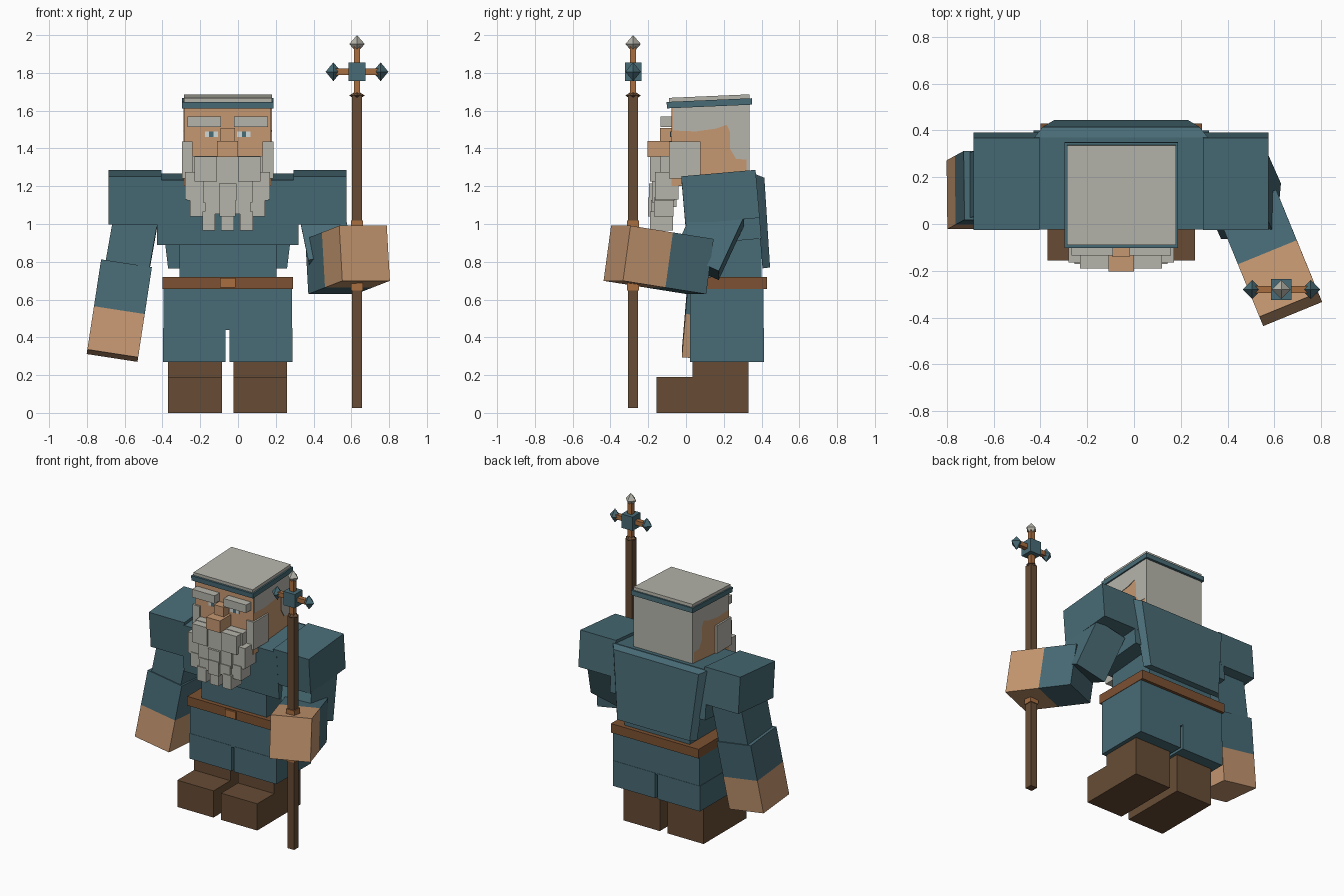
import bpy, bmesh, math
from mathutils import Matrix, Vector

if "Cube" in bpy.data.objects:
    bpy.data.objects.remove(bpy.data.objects["Cube"])

CX = -0.055  # centre line of the body


def material(name, rgb):
    m = bpy.data.materials.new(name)
    lin = [((c / 255 + 0.055) / 1.055) ** 2.4 for c in rgb]
    m.diffuse_color = (*lin, 1)
    m.use_nodes = True
    m.node_tree.nodes["Principled BSDF"].inputs["Base Color"].default_value = m.diffuse_color
    return m


TEAL = material("teal cloth", (72, 107, 117))
SKIN = material("skin", (198, 152, 113))
HAIR = material("pale grey hair", (182, 181, 171))
BOOT = material("dark brown leather", (103, 76, 53))
BELT = material("belt brown", (124, 81, 50))
COPPER = material("copper", (168, 110, 64))
EYE = material("eye white", (208, 216, 216))


def finish(name, bm, mat):
    bmesh.ops.recalc_face_normals(bm, faces=bm.faces)
    me = bpy.data.meshes.new(name)
    bm.to_mesh(me)
    bm.free()
    me.materials.append(mat)
    ob = bpy.data.objects.new(name, me)
    bpy.context.collection.objects.link(ob)
    return ob


def box(name, x, y, z, mat, tilt=0):
    """Box from ranges, tilted about its own centre around x (degrees)."""
    c = Vector([(a + b) / 2 for a, b in (x, y, z)])
    size = [b - a for a, b in (x, y, z)]
    bm = bmesh.new()
    bmesh.ops.create_cube(bm, size=1, matrix=Matrix.Translation(c)
                          @ Matrix.Rotation(math.radians(tilt), 4, 'X')
                          @ Matrix.Diagonal((*size, 1)))
    return finish(name, bm, mat)


def pair(name, x, y, z, mat, tilt=0):
    """Two boxes mirrored about the body; x is the distance range from the centre line."""
    box(name + "_left", (CX + x[0], CX + x[1]), y, z, mat, tilt)
    box(name + "_right", (CX - x[1], CX - x[0]), y, z, mat, tilt)


def beam(name, p, q, w, d, side, mat):
    """Box running from p to q; w along the side direction, d across it."""
    p, q = Vector(p), Vector(q)
    a = (q - p).normalized()
    s = Vector(side)
    s = (s - a * s.dot(a)).normalized()
    t = a.cross(s)
    m = Matrix((s * w, t * d, q - p)).transposed().to_4x4()
    m.translation = (p + q) / 2
    bm = bmesh.new()
    bmesh.ops.create_cube(bm, size=1, matrix=m)
    return finish(name, bm, mat)


def loft(name, a, b, mat):
    """Solid between two outlines with the same number of points."""
    bm = bmesh.new()
    va, vb = [bm.verts.new(v) for v in a], [bm.verts.new(v) for v in b]
    bm.faces.new(va)
    bm.faces.new(vb)
    for i in range(len(va)):
        j = (i + 1) % len(va)
        bm.faces.new((va[i], va[j], vb[j], vb[i]))
    return finish(name, bm, mat)


def gem(name, c, rx, rz, mat):
    """Eight-faced diamond."""
    bm = bmesh.new()
    ring = [bm.verts.new((c[0] + rx * x, c[1] + rx * y, c[2]))
            for x, y in ((1, 0), (0, 1), (-1, 0), (0, -1))]
    for dz in (rz, -rz):
        tip = bm.verts.new((c[0], c[1], c[2] + dz))
        for i in range(4):
            bm.faces.new((ring[i], ring[(i + 1) % 4], tip))
    return finish(name, bm, mat)


# Boots and trousers
pair("boot_shaft", (0.03, 0.315), (0.035, 0.33), (0.18, 0.28), BOOT)
pair("boot_foot", (0.03, 0.315), (-0.155, 0.33), (0, 0.19), BOOT)
pair("trouser_leg", (0.01, 0.343), (0.02, 0.412), (0.27, 0.45), TEAL)
box("hips", (-0.395, 0.287), (0.022, 0.41), (0.44, 0.67), TEAL)

# Belt and buckle
box("belt", (-0.4, 0.29), (0.0, 0.43), (0.655, 0.72), BELT)
box("belt_buckle", (-0.095, -0.012), (-0.012, 0.02), (0.663, 0.714), COPPER)

# Torso
box("waist", (-0.31, 0.205), (0.03, 0.40), (0.70, 0.92), TEAL)
box("chest", (-0.43, 0.32), (-0.01, 0.385), (0.905, 1.25), TEAL, 5)
pair("shoulder", (0.35, 0.63), (-0.015, 0.38), (1.015, 1.27), TEAL, 5)

# Tapered back panel, narrower on its outer face
loft("back_panel",
     [(CX - 0.375, 0.365, 1.265), (CX + 0.375, 0.365, 1.265),
      (CX + 0.315, 0.405, 0.765), (CX - 0.315, 0.405, 0.765)],
     [(CX - 0.335, 0.415, 1.245), (CX + 0.335, 0.415, 1.245),
      (CX + 0.285, 0.445, 0.77), (CX - 0.285, 0.445, 0.77)], TEAL)

# Lowered arm
beam("lowered_upper_arm", (-0.535, 0.18, 1.06), (-0.588, 0.165, 0.76), 0.235, 0.28, (1, 0, 0), TEAL)
top, end = Vector((-0.592, 0.165, 0.78)), Vector((-0.665, 0.125, 0.303))
wrist = top.lerp(end, 0.52)
beam("lowered_sleeve", top, wrist, 0.272, 0.295, (1, 0, -0.15), TEAL)
beam("lowered_hand", wrist, end, 0.272, 0.295, (1, 0, -0.15), SKIN)

# Raised arm holding the staff
beam("raised_upper_arm", (0.44, 0.19, 1.07), (0.50, 0.055, 0.78), 0.24, 0.26, (1, 0, 0.2), TEAL)
elbow, tip = Vector((0.49, 0.075, 0.775)), Vector((0.67, -0.365, 0.845))
wrist = elbow.lerp(tip, 0.49)
beam("raised_sleeve", elbow, wrist, 0.272, 0.295, (0.92, 0.38, 0), TEAL)
beam("raised_hand", wrist, tip, 0.272, 0.295, (0.92, 0.38, 0), SKIN)

# Head with hair wrapped around the sides and back
box("head", (-0.285, 0.175), (-0.078, 0.33), (1.2, 1.63), SKIN)
hair = [(-0.07, 1.63), (-0.07, 1.495), (0.05, 1.49), (0.16, 1.505), (0.215, 1.525),
        (0.232, 1.49), (0.232, 1.40), (0.265, 1.345), (0.333, 1.34), (0.333, 1.63)]
loft("hair", [(CX - 0.234, y, z) for y, z in hair], [(CX + 0.234, y, z) for y, z in hair], HAIR)
box("hair_back", (-0.287, 0.177), (0.32, 0.336), (1.2, 1.63), HAIR)
box("head_band", (-0.297, 0.189), (-0.102, 0.35), (1.622, 1.656), TEAL, 2.5)
box("cap_top", (-0.287, 0.179), (-0.09, 0.337), (1.645, 1.677), HAIR, 2.5)

# Face
pair("sideburn", (0.185, 0.242), (-0.09, 0.078), (1.24, 1.437), HAIR)
pair("eyebrow", (0.035, 0.213), (-0.135, -0.07), (1.513, 1.57), HAIR)
box("nose_bridge", (-0.093, -0.017), (-0.138, -0.07), (1.43, 1.508), SKIN)
box("nose", (-0.11, 0.0), (-0.203, -0.07), (1.355, 1.44), SKIN)
pair("eye", (0.05, 0.12), (-0.082, -0.075), (1.46, 1.49), EYE)
pair("iris", (0.075, 0.098), (-0.085, -0.08), (1.46, 1.49), TEAL)

# Beard made of overlapping blocks
box("beard_base", (-0.24, 0.13), (-0.135, -0.05), (1.09, 1.36), HAIR)
pair("moustache", (0.055, 0.175), (-0.19, -0.07), (1.225, 1.357), HAIR)
box("beard_centre", (-0.11, 0.0), (-0.18, -0.07), (1.21, 1.355), HAIR)
pair("beard_cheek", (0.12, 0.225), (-0.165, -0.04), (1.13, 1.275), HAIR)
for i in range(5):
    x = CX + (i - 2) * 0.085
    drop = 0.012 * (i % 2)
    edge = 0.015 * abs(i - 2)
    box(f"beard_upper_{i}", (x - 0.046, x + 0.046), (-0.195 + edge, -0.06),
        (1.125 - drop, 1.215 + drop), HAIR)
    x = CX + (i - 2) * 0.078
    box(f"beard_lower_{i}", (x - 0.043, x + 0.043), (-0.2 + edge, -0.065),
        (1.04 + drop, 1.14 - drop), HAIR)
for i in range(3):
    x = CX + (i - 1) * 0.1
    box(f"beard_tip_{i}", (x - 0.034, x + 0.034), (-0.19, -0.07), (0.965, 1.065), HAIR)

# Staff
SX, SY = 0.63, -0.28


def staff_box(name, rx, z0, z1, mat, ry=None):
    ry = ry or rx
    box(name, (SX - rx, SX + rx), (SY - ry, SY + ry), (z0, z1), mat)


staff_box("staff_shaft", 0.026, 0.025, 1.68, BOOT)
staff_box("staff_grip_upper", 0.032, 0.97, 1.018, COPPER)
staff_box("staff_grip_lower", 0.032, 0.648, 0.72, COPPER)
gem("staff_collar", (SX, SY, 1.68), 0.041, 0.027, BOOT)
staff_box("staff_rod", 0.016, 1.67, 1.94, COPPER)
staff_box("staff_crossbar", 0.125, 1.79, 1.822, COPPER, 0.016)
staff_box("staff_cube", 0.044, 1.757, 1.855, TEAL)
gem("staff_top_gem", (SX, SY, 1.953), 0.041, 0.047, HAIR)
for side, s in (("left", 1), ("right", -1)):
    gem("staff_gem_" + side, (SX + s * 0.125, SY, 1.806), 0.041, 0.05, TEAL)
